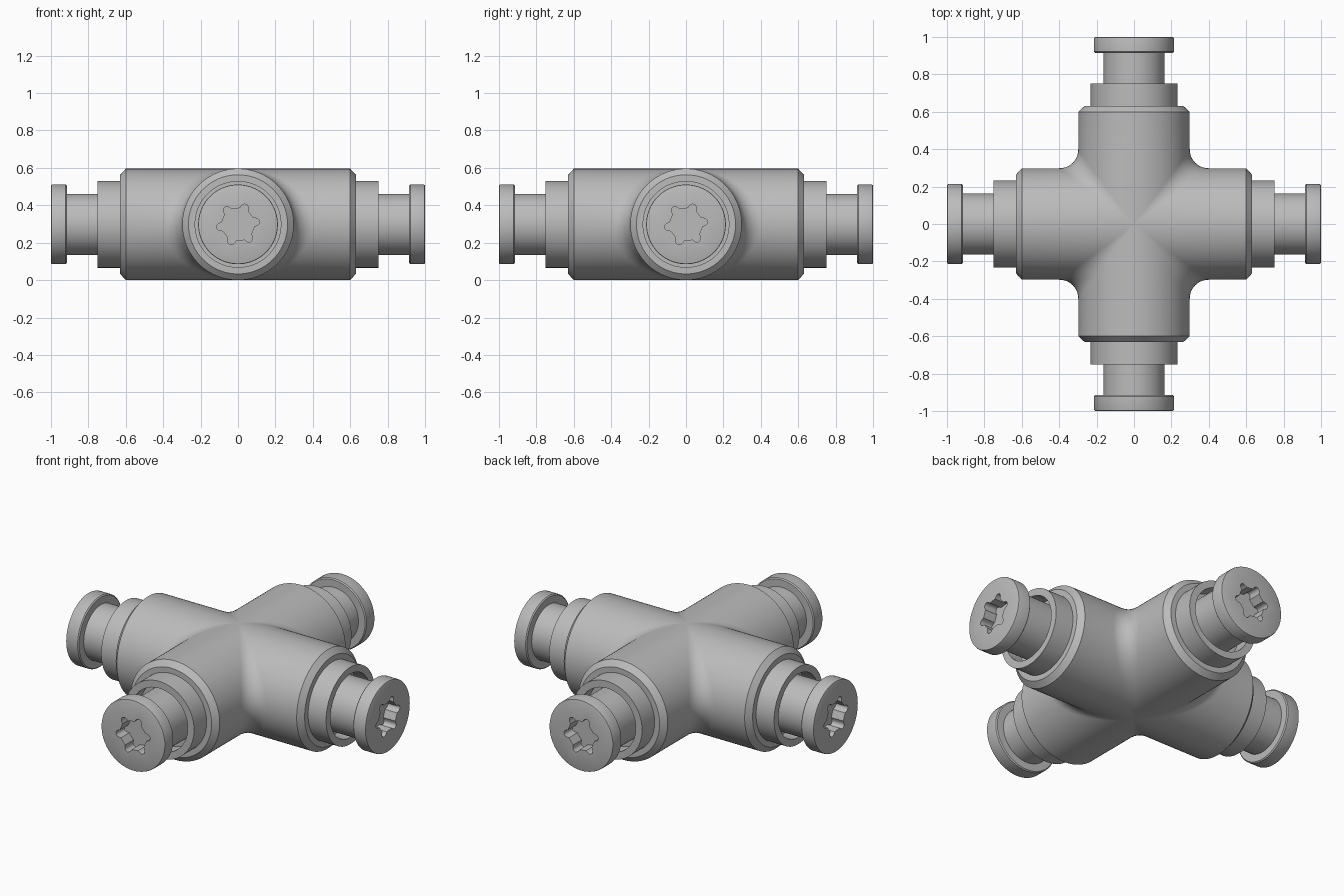
import bpy, bmesh, math
from mathutils import Matrix, Vector

if "Cube" in bpy.data.objects:
    bpy.data.objects.remove(bpy.data.objects["Cube"])

R_BODY, FILLET = 0.298, 0.10   # pipe radius and blend radius at the crossing
H = 0.298                      # height of the pipe axes
SEG = 96

grey = bpy.data.materials.new("plain grey")
grey.diffuse_color = (0.5, 0.5, 0.5, 1)
grey.use_nodes = True
grey.node_tree.nodes["Principled BSDF"].inputs["Base Color"].default_value = grey.diffuse_color


def finish(name, bm):
    bmesh.ops.remove_doubles(bm, verts=bm.verts, dist=1e-5)
    bmesh.ops.recalc_face_normals(bm, faces=bm.faces)
    mesh = bpy.data.meshes.new(name)
    bm.to_mesh(mesh)
    bm.free()
    mesh.materials.append(grey)
    mesh.shade_smooth()
    mesh.set_sharp_from_angle(angle=math.radians(30))
    obj = bpy.data.objects.new(name, mesh)
    bpy.context.collection.objects.link(obj)
    return obj


def skin(bm, rows, closed=False):
    """Quads between neighbouring rows of points; collapsed quads become triangles."""
    for a, b in zip(rows, rows[1:]):
        n = len(a)
        for i in range(n if closed else n - 1):
            j = (i + 1) % n
            pts = []
            for p in (a[i], a[j], b[j], b[i]):
                if all((p - q).length > 1e-5 for q in pts):
                    pts.append(p)
            if len(pts) > 2:
                bm.faces.new([bm.verts.new(p) for p in pts])


def lathe(name, profile, turn):
    """Spin (radius, distance) points round an arm; radius may depend on angle."""
    bm = bmesh.new()
    rot = Matrix.Rotation(turn, 3, 'Z')
    rows = []
    for r, d in profile:
        row = []
        for i in range(SEG):
            f = math.tau * i / SEG
            rad = r(f) if callable(r) else r
            a = f + math.radians(8)
            row.append(rot @ Vector((rad * math.cos(a), -d, rad * math.sin(a))) + Vector((0, 0, H)))
        rows.append(row)
    skin(bm, rows, True)
    return finish(name, bm)


def six_lobe(f):
    """Socket outline: hexagon with a small round lobe on each corner."""
    step = math.pi / 3
    d = (f + step / 2) % step - step / 2
    flat = 0.085 / math.cos(abs(d) - step / 2)
    c, k = 0.095, 0.02
    s = k * k - (c * math.sin(d)) ** 2
    return max(flat, c * math.cos(d) + math.sqrt(s)) if s > 0 else flat


# Cross body: four quarter corners, each a half pipe, a rolling blend, a half pipe
bm = bmesh.new()
ends = [(0, 0.63), (0.265, 0.63), (R_BODY, 0.60)]
big = R_BODY + FILLET
for q in range(4):
    rot = Matrix.Rotation(q * math.pi / 2, 3, 'Z')
    rows = []
    for i in range(49):
        th = math.pi * i / 48
        s, c = math.sin(th), math.cos(th)
        n1, n2 = Vector((s, 0, c)), Vector((0, s, c))
        row = [Vector((r * s, d, r * c)) for r, d in ends]
        centre = Vector((big * s, big * s, big * c))
        for k in range(11):
            t = k / 10
            if n1.angle(n2, 0) > 1e-4:
                n = n1.slerp(n2, t)
            else:
                n = n1
            row.append(centre - FILLET * n)
        row += [Vector((d, r * s, r * c)) for r, d in reversed(ends)]
        rows.append([rot @ p + Vector((0, 0, H)) for p in row])
    skin(bm, rows)
finish("cross_body", bm)

# Sleeve and flanged plug on each arm
sleeve = [(0, 0.61), (0.232, 0.61), (0.232, 0.75), (0.19, 0.75), (0.19, 0.66), (0, 0.66)]
plug = [(0, 0.64), (0.163, 0.64), (0.163, 0.915), (0.207, 0.915), (0.213, 0.921),
        (0.213, 0.992), (0.211, 0.998), (0.206, 1.0),
        (six_lobe, 1.0), (six_lobe, 0.92), (0, 0.92)]
for i, side in enumerate(("front", "right", "back", "left")):
    lathe(side + "_sleeve", sleeve, i * math.pi / 2)
    lathe(side + "_plug", plug, i * math.pi / 2)
